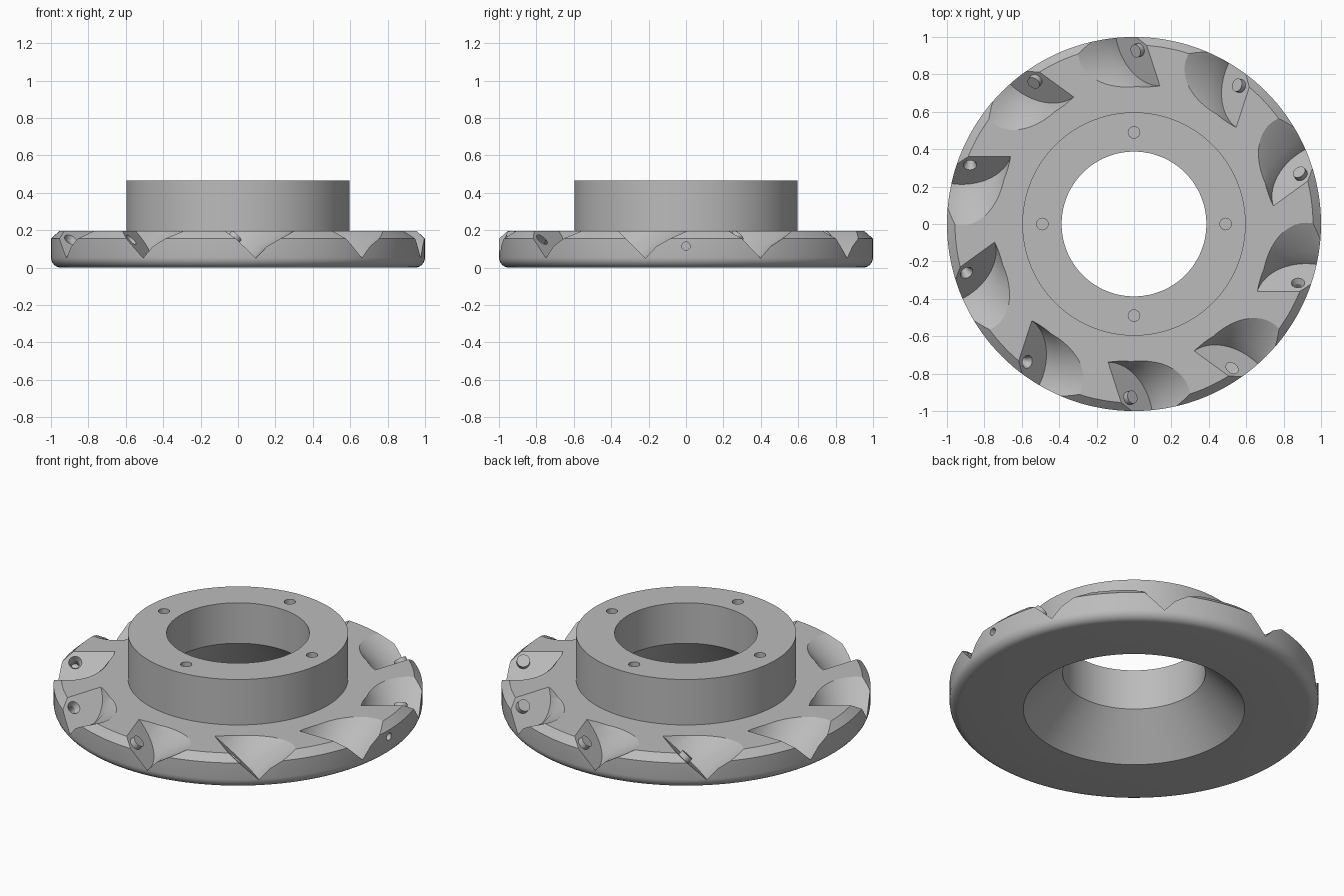
import bpy, bmesh
from math import radians, sin, cos, pi
from mathutils import Matrix, Vector

if "Cube" in bpy.data.objects:
    bpy.data.objects.remove(bpy.data.objects["Cube"], do_unlink=True)

steel = bpy.data.materials.new("grey_steel")
steel.use_nodes = True
steel.diffuse_color = (0.5, 0.5, 0.5, 1)
steel.node_tree.nodes["Principled BSDF"].inputs["Base Color"].default_value = (0.5, 0.5, 0.5, 1)


def lathe(name, profile, steps, closed=False, matrix=Matrix()):
    """Revolve (radius, height) points around the local z axis."""
    bm = bmesh.new()
    verts = [bm.verts.new((r, 0, z)) for r, z in profile]
    edges = [bm.edges.new(pair) for pair in zip(verts, verts[1:])]
    if closed:
        edges.append(bm.edges.new((verts[-1], verts[0])))
    bmesh.ops.spin(bm, geom=verts + edges, cent=(0, 0, 0), axis=(0, 0, 1),
                   angle=2 * pi, steps=steps)
    bmesh.ops.remove_doubles(bm, verts=bm.verts, dist=1e-5)
    bmesh.ops.recalc_face_normals(bm, faces=bm.faces)
    bm.transform(matrix)
    mesh = bpy.data.meshes.new(name)
    bm.to_mesh(mesh)
    bm.free()
    obj = bpy.data.objects.new(name, mesh)
    mesh.materials.append(steel)
    bpy.context.collection.objects.link(obj)
    return obj


# Cutter body: rounded lower rim, chamfered upper rim, hub, bore and conical recess
fillet = [(0.945 + 0.055 * sin(a), 0.055 - 0.055 * cos(a))
          for a in (radians(15 * i) for i in range(7))]
body = lathe("milling_cutter_body",
             [(0.60, 0)] + fillet + [(1, 0.155), (0.957, 0.195), (0.597, 0.195),
              (0.597, 0.467), (0.387, 0.467), (0.387, 0.225)],
             144, closed=True)
bpy.context.view_layer.objects.active = body
body.select_set(True)


def carve(profile, steps, matrix):
    """Cut a revolved solid out of the body."""
    cutter = lathe("cutter_helper", profile, steps, matrix=matrix)
    cutter.hide_render = True
    mod = body.modifiers.new("cut", 'BOOLEAN')
    mod.operation = 'DIFFERENCE'
    mod.solver = 'EXACT'
    mod.object = cutter
    bpy.ops.object.modifier_apply(modifier=mod.name)
    bpy.data.objects.remove(cutter, do_unlink=True)


# Ten tilted insert pockets with flared mouths, each with a screw hole in its seat
pocket = [(0, 0), (0.266, 0), (0.266, 0.085), (0.322, 0.28), (0, 0.28)]
screw = [(0, -0.08), (0.022, -0.08), (0.022, -0.03), (0.036, 0), (0.036, 0.03), (0, 0.03)]
tilt = Matrix.Rotation(radians(45), 4, 'X')
for i in range(10):
    turn = Matrix.Rotation(radians(36 * i), 4, 'Z')
    carve(pocket, 64, turn @ Matrix.Translation((-0.92, 0.40, 0.235)) @ tilt)
    carve(screw, 20, turn @ Matrix.Translation((-0.877, 0.315, 0.15)) @ tilt)

# Four blind holes in the hub face
drill = [(0, -0.1), (0.031, -0.1), (0.031, 0.05), (0, 0.05)]
for i in range(4):
    turn = Matrix.Rotation(radians(90 * i), 4, 'Z')
    carve(drill, 24, turn @ Matrix.Translation((0.49, 0, 0.467)))

# Small radial hole in the rim
carve([(0, -0.1), (0.022, -0.1), (0.022, 0.05), (0, 0.05)], 20,
      Matrix.Translation((1, 0, 0.115)) @ Matrix.Rotation(radians(90), 4, 'Y'))

bpy.ops.object.shade_smooth_by_angle(angle=radians(22))
